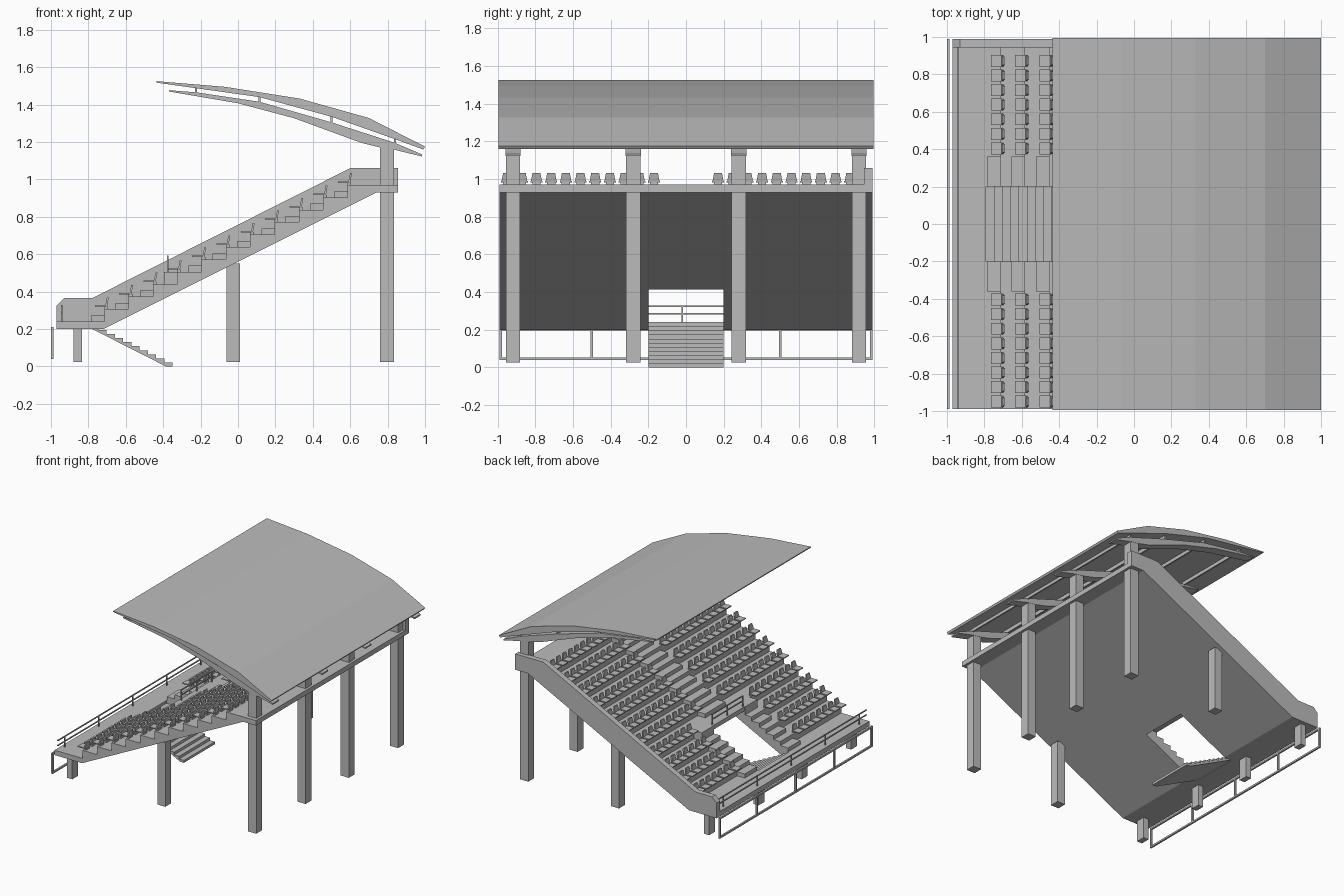
import bpy, bmesh
from mathutils import Vector

cube = bpy.data.objects.get("Cube")
if cube:
    bpy.data.objects.remove(cube, do_unlink=True)

# One concrete grey for everything
grey = bpy.data.materials.new("concrete_grey")
grey.use_nodes = True
COLOUR = (0.5, 0.5, 0.5, 1)
grey.diffuse_color = COLOUR
grey.node_tree.nodes["Principled BSDF"].inputs["Base Color"].default_value = COLOUR


def finish(name, bm):
    bmesh.ops.recalc_face_normals(bm, faces=bm.faces)
    mesh = bpy.data.meshes.new(name)
    bm.to_mesh(mesh)
    bm.free()
    mesh.materials.append(grey)
    obj = bpy.data.objects.new(name, mesh)
    bpy.context.collection.objects.link(obj)
    return obj


def add_prism(bm, profile, y0, y1):
    """Side profile in x and z, extruded from y0 to y1."""
    face = bm.faces.new([bm.verts.new((x, y0, z)) for x, z in profile])
    new = bmesh.ops.extrude_face_region(bm, geom=[face])["geom"]
    verts = [v for v in new if isinstance(v, bmesh.types.BMVert)]
    bmesh.ops.translate(bm, verts=verts, vec=(0, y1 - y0, 0))


def add_box(bm, x0, x1, y0, y1, z0, z1):
    add_prism(bm, [(x0, z0), (x1, z0), (x1, z1), (x0, z1)], y0, y1)


def prisms(name, profile, spans):
    bm = bmesh.new()
    for y0, y1 in spans:
        add_prism(bm, profile, y0, y1)
    return finish(name, bm)


def boxes(name, items):
    bm = bmesh.new()
    for item in items:
        add_box(bm, *item)
    return finish(name, bm)


# Main dimensions
ROWS, PITCH, FIRST_X = 11, 0.13, -0.715
FLOOR, TOP = 0.24, 0.97
RISE = (TOP - FLOOR) / ROWS
END, WALL_Y = 0.99, 0.945
HOLE, AISLE = 0.2, 0.36
LANDING = 3


def row_x(k):
    return FIRST_X + PITCH * k


def row_z(k):
    return FLOOR + RISE * (k + 1)


def steps(first):
    pts = []
    for k in range(first, ROWS):
        pts += [(row_x(k), row_z(k) - RISE), (row_x(k), row_z(k))]
    return pts


# Stepped terraces on both sides of the entrance and above it
back_edge = [(0.855, TOP), (0.855, 0.93), (0.74, 0.93)]
prisms("side_terraces",
       [(-0.97, 0.2), (-0.97, FLOOR)] + steps(0) + back_edge + [(-0.72, 0.2)],
       [(-END, -HOLE), (HOLE, WALL_Y)])
prisms("centre_terrace",
       [(-0.34, 0.47), (-0.39, 0.47), (-0.39, row_z(LANDING))] + steps(LANDING + 1)
       + back_edge + [(-0.29, 0.415)], [(-HOLE, HOLE)])
boxes("front_walkway", [(-0.97, -0.79, -HOLE, HOLE, 0.2, FLOOR)])

# Solid wall along one end
prisms("end_wall",
       [(-0.97, 0.2), (-0.97, 0.325), (-0.93, 0.365), (-0.78, 0.365), (0.6, 1.06),
        (0.855, 1.06), (0.855, 0.93), (0.74, 0.93), (-0.72, 0.2)], [(WALL_Y, END)])

# Half-height aisle steps beside and above the entrance
blocks = []
for k in range(ROWS):
    spans = [(-AISLE, -HOLE), (HOLE, AISLE)] if k <= LANDING else [(-0.13, 0.13)]
    height = RISE if k == LANDING else RISE / 2
    for y0, y1 in spans:
        z0 = row_z(k) - RISE
        blocks.append((row_x(k) - 0.07, row_x(k), y0, y1, z0, z0 + height))
boxes("aisle_steps", blocks)

# Entrance stair leading down under the terrace
stair = [(-0.79, FLOOR)]
for i in range(10):
    z = FLOOR - 0.022 * (i + 1)
    stair += [(-0.79 + 0.044 * i, z), (-0.79 + 0.044 * (i + 1), z)]
prisms("entrance_stair", stair + [(-0.35, 0), (-0.385, 0), (-0.79, 0.205)],
       [(-HOLE, HOLE)])

# Seats: pan, bracket and tapered leaning back
bm = bmesh.new()
for k in range(ROWS):
    x, z = row_x(k), row_z(k)
    start = 0 if k > LANDING else 3
    places = [0.17 + 0.078 * i for i in range(start, 10)]
    places += [-0.17 - 0.078 * i for i in range(start, 11)]
    for y in places:
        add_box(bm, x - 0.05, x + 0.008, y - 0.032, y + 0.032, z + 0.012, z + 0.02)
        add_box(bm, x, x + 0.02, y - 0.022, y + 0.022, z, z + 0.014)
        before = set(bm.verts)
        add_prism(bm, [(x + 0.005, z + 0.014), (x + 0.015, z + 0.014),
                       (x + 0.024, z + 0.063), (x + 0.014, z + 0.063)],
                  y - 0.03, y + 0.03)
        for v in set(bm.verts) - before:
            if v.co.z > z + 0.05:
                v.co.y = y + (v.co.y - y) * 0.7
finish("seats", bm)

# Columns
POSTS = [-0.918, -0.28, 0.28, 0.918]
boxes("back_columns", [(0.76, 0.835, y - 0.038, y + 0.038, 0.025, 1.19) for y in POSTS])
boxes("middle_columns", [(-0.062, 0.01, y - 0.038, y + 0.038, 0.025, 0.55)
                         for y in (POSTS[0], POSTS[-1])])
boxes("front_columns", [(-0.88, -0.833, y - 0.038, y + 0.038, 0.025, 0.21) for y in POSTS])

# Curved roof sheet, tapered rafters and purlins
prisms("roof",
       [(-0.435, 1.525), (-0.07, 1.495), (0.33, 1.432), (0.7, 1.328), (1.0, 1.175),
        (0.99, 1.16), (0.84, 1.215), (0.5, 1.335), (0.115, 1.44), (-0.22, 1.487),
        (-0.435, 1.517)], [(-0.995, 0.995)])
prisms("rafters",
       [(-0.37, 1.477), (-0.22, 1.465), (0.115, 1.415), (0.5, 1.305), (0.84, 1.195),
        (0.985, 1.133), (0.985, 1.122), (0.83, 1.16), (0.76, 1.17), (0.66, 1.195),
        (0.3, 1.327), (0, 1.407), (-0.37, 1.47)],
       [(y - 0.04, y + 0.04) for y in POSTS])
boxes("purlins", [(x - 0.006, x + 0.006, -0.96, 0.96, z, z + 0.035)
                  for x, z in [(-0.225, 1.458), (0.115, 1.41), (0.5, 1.303), (0.84, 1.188)]])


def railing(name, x, y0, y1, rails, posts, foot, r):
    items = [(x - r, x + r, y0, y1, z - r, z + r) for z in rails]
    items += [(x - r, x + r, y - r, y + r, foot, rails[-1]) for y in posts]
    boxes(name, items)


# Front fence, walkway railing and entrance guard rail
railing("front_fence", -0.993, -0.99, 0.99, [0.047, 0.203],
        [-0.983, -0.5, 0, 0.5, 0.983], 0.045, 0.007)
railing("walkway_railing", -0.942, -0.99, WALL_Y, [0.285, 0.325],
        [-0.9, -0.46, -0.02, 0.42, 0.86], FLOOR, 0.004)
railing("entrance_guard_rail", -0.375, -HOLE, HOLE, [0.55, 0.59],
        [-0.196, 0, 0.196], row_z(LANDING), 0.004)
